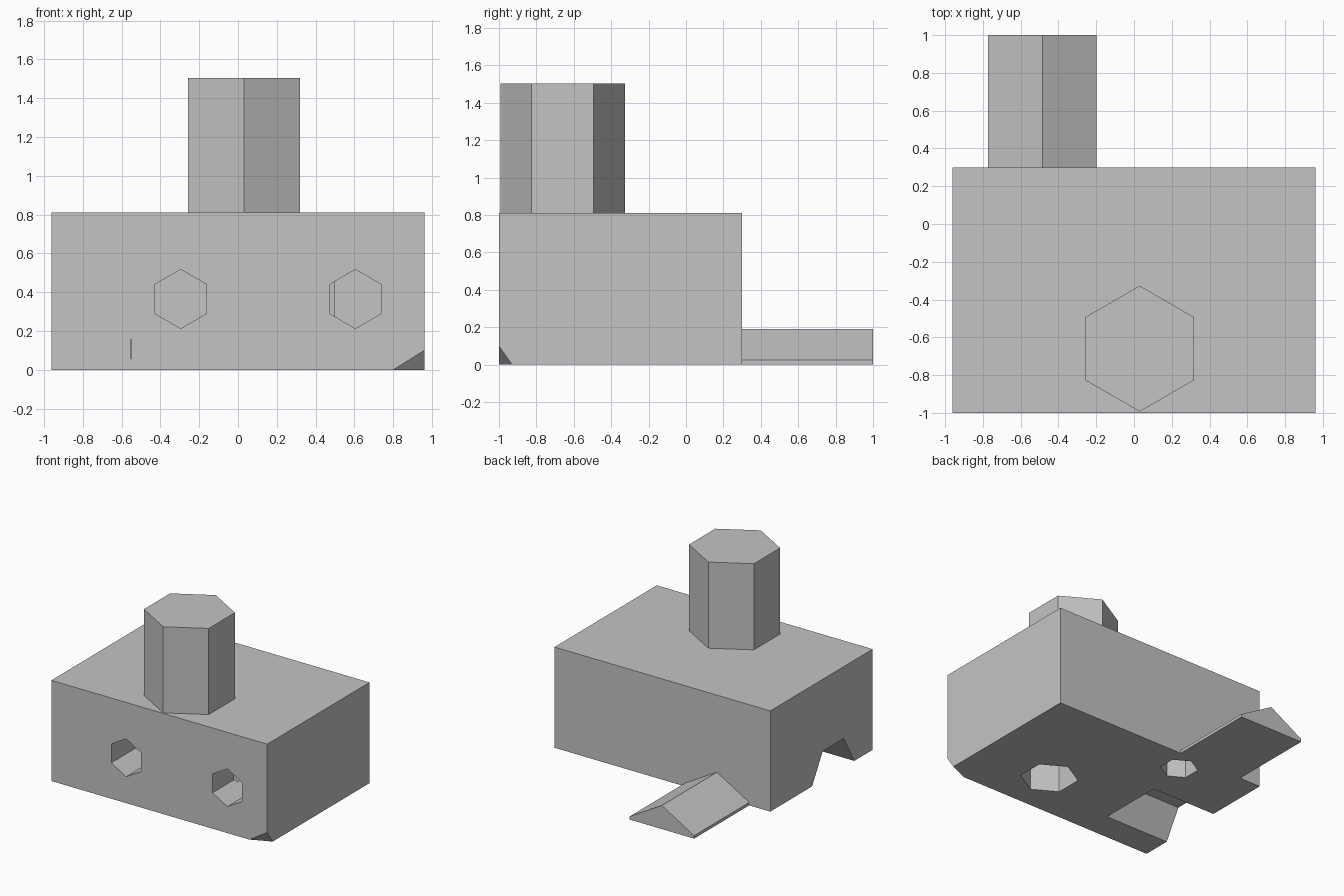
import bpy, bmesh, math
from mathutils import Matrix, Vector

cube = bpy.data.objects.get("Cube")
if cube:
    bpy.data.objects.remove(cube, do_unlink=True)

grey = bpy.data.materials.new("plain_grey")
grey.use_nodes = True
colour = (0.55, 0.55, 0.55, 1)
grey.diffuse_color = colour
grey.node_tree.nodes["Principled BSDF"].inputs["Base Color"].default_value = colour


def add_object(name, bm):
    bmesh.ops.recalc_face_normals(bm, faces=bm.faces[:])
    mesh = bpy.data.meshes.new(name)
    bm.to_mesh(mesh)
    bm.free()
    mesh.materials.append(grey)
    obj = bpy.data.objects.new(name, mesh)
    bpy.context.collection.objects.link(obj)
    return obj


def box_mesh(low, high):
    low, high = Vector(low), Vector(high)
    bm = bmesh.new()
    bmesh.ops.create_cube(bm, size=1, matrix=Matrix.Translation((low + high) / 2)
                          @ Matrix.Diagonal((*(high - low), 1)))
    return bm


def hex_mesh(start, direction, corner, radius, length):
    """Six-sided bar from start along direction, with one edge towards corner."""
    start, axis, u = Vector(start), Vector(direction), Vector(corner)
    v = axis.cross(u)
    bm = bmesh.new()
    ring = [bm.verts.new(start + radius * (u * math.cos(a) + v * math.sin(a)))
            for a in (i * math.pi / 3 for i in range(6))]
    face = bm.faces.new(ring)
    out = bmesh.ops.extrude_face_region(bm, geom=[face])
    moved = [g for g in out["geom"] if isinstance(g, bmesh.types.BMVert)]
    bmesh.ops.translate(bm, verts=moved, vec=axis * length)
    return bm


def slice_off(bm, point, normal):
    """Remove everything on the normal side of a plane and cap the opening."""
    out = bmesh.ops.bisect_plane(bm, geom=bm.verts[:] + bm.edges[:] + bm.faces[:],
                                 plane_co=point, plane_no=normal, clear_outer=True)
    edges = [g for g in out["geom_cut"] if isinstance(g, bmesh.types.BMEdge)]
    bmesh.ops.holes_fill(bm, edges=edges)


X, Y, Z = Vector((1, 0, 0)), Vector((0, 1, 0)), Vector((0, 0, 1))

# Main block with one clipped lower corner
bm = box_mesh((-0.96, -1, 0), (0.96, 0.3, 0.81))
a, b, c = Vector((0.8, -1, 0)), Vector((0.96, -1, 0.1)), Vector((0.96, -0.93, 0))
normal = (b - a).cross(c - a)
if normal.dot(Vector((0.96, -1, 0)) - a) < 0:
    normal.negate()
slice_off(bm, a, normal)
block = add_object("block", bm)

# Sockets: front pair, underside pair, half socket in the side, and a thin slit
e = 0.02
cutters = [
    hex_mesh((-0.295, -1 - e, 0.365), Y, Z, 0.152, 0.32 + e),
    hex_mesh((0.605, -1 - e, 0.365), Y, Z, 0.152, 0.32 + e),
    hex_mesh((0.31, -0.605, -e), Z, Y, 0.215, 0.46 + e),
    hex_mesh((-0.335, 0.118, -e), Z, Y, 0.14, 0.3 + e),
    hex_mesh((-0.96 - e, -0.5, 0), X, Y, 0.268, 0.575 + e),
    box_mesh((-0.552, -1 - e, 0.055), (-0.549, -0.95, 0.16)),
]
for mesh in cutters:
    cutter = add_object("socket_cutter", mesh)
    cutter.hide_render = True
    mod = block.modifiers.new("socket", "BOOLEAN")
    mod.operation = "DIFFERENCE"
    mod.solver = "EXACT"
    mod.object = cutter
    bpy.context.view_layer.objects.active = block
    bpy.ops.object.modifier_apply(modifier=mod.name)
    bpy.data.objects.remove(cutter, do_unlink=True)

# Upright post on the top
add_object("top_post", hex_mesh((0.03, -0.66, 0.81), Z, Y, 0.333, 0.693))

# Rear peg, trimmed level with the underside
bm = hex_mesh((-0.485, 0.3, -0.142), Y, Z, 0.332, 0.7)
slice_off(bm, Vector(), -Z)
add_object("rear_peg", bm)
